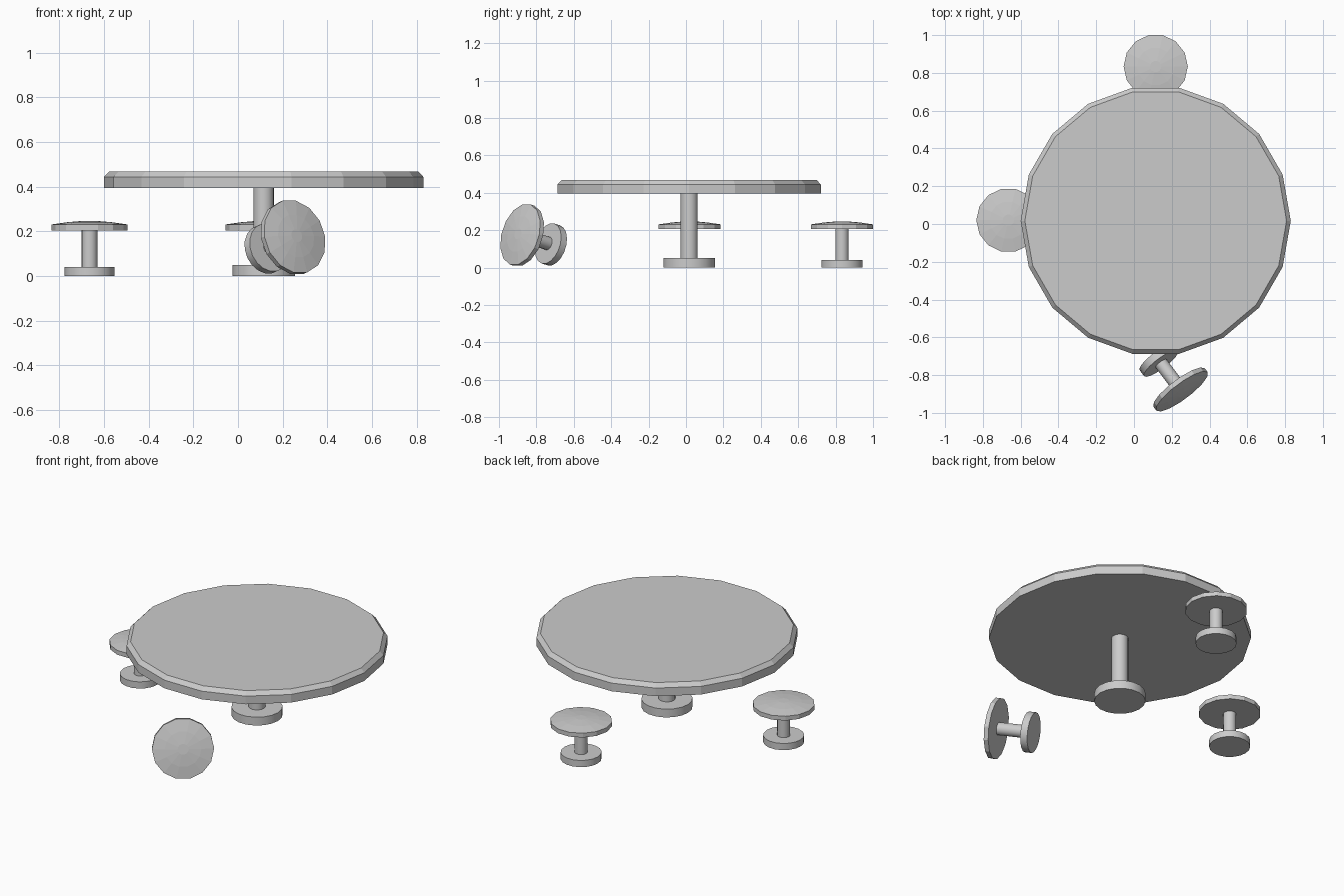
import bpy
import bmesh
import math
from mathutils import Matrix, Vector

cube = bpy.data.objects.get("Cube")
if cube:
    bpy.data.objects.remove(cube)

# One plain grey for everything
grey = bpy.data.materials.new("plain grey")
grey.use_nodes = True
colour = (0.6, 0.6, 0.6, 1)
grey.diffuse_color = colour
grey.node_tree.nodes["Principled BSDF"].inputs["Base Color"].default_value = colour


def lathe(name, profile, sides, place):
    """Closed solid from (radius, height) rings, capped at both ends."""
    bm = bmesh.new()
    rings = []
    for radius, height in profile:
        angles = [math.tau * i / sides for i in range(sides)]
        rings.append([bm.verts.new((radius * math.cos(a), radius * math.sin(a), height))
                      for a in angles])
    for low, high in zip(rings, rings[1:]):
        for i in range(sides):
            j = (i + 1) % sides
            bm.faces.new((low[i], low[j], high[j], high[i]))
    bm.faces.new(rings[0][::-1])
    bm.faces.new(rings[-1])
    mesh = bpy.data.meshes.new(name)
    bm.to_mesh(mesh)
    bm.free()
    mesh.materials.append(grey)
    obj = bpy.data.objects.new(name, mesh)
    obj.matrix_world = place
    bpy.context.collection.objects.link(obj)
    return obj


def smooth(obj):
    bpy.ops.object.select_all(action="DESELECT")
    obj.select_set(True)
    bpy.context.view_layer.objects.active = obj
    bpy.ops.object.shade_smooth_by_angle(angle=math.radians(35))


def stool(name, place):
    smooth(lathe(name + "_base", [(0.112, 0), (0.112, 0.04)], 18, place))
    smooth(lathe(name + "_stem", [(0.036, 0.04), (0.036, 0.206)], 14, place))
    # Slightly domed seat
    lathe(name + "_seat", [(0.17, 0.205), (0.17, 0.231), (0.1, 0.241), (0.03, 0.247)], 14, place)


# Round table on a pedestal
table = Matrix.Translation((0.115, 0.017, 0))
smooth(lathe("table_base", [(0.14, 0), (0.14, 0.05)], 18, table))
smooth(lathe("table_stem", [(0.046, 0.05), (0.046, 0.396)], 18, table))
lathe("table_top", [(0.715, 0.395), (0.715, 0.444), (0.693, 0.467)], 18, table)

# Two standing stools
stool("right_stool", Matrix.Translation((-0.665, 0.02, 0)))
stool("back_stool", Matrix.Translation((0.115, 0.834, 0)))

# Toppled stool resting on the rims of its seat and base
axis = Vector((0.58, -0.775, 0.25))
tilt = axis.to_track_quat("Z", "Y").to_matrix().to_4x4()
stool("toppled_stool", Matrix.Translation((0.12, -0.707, 0.119)) @ tilt)
